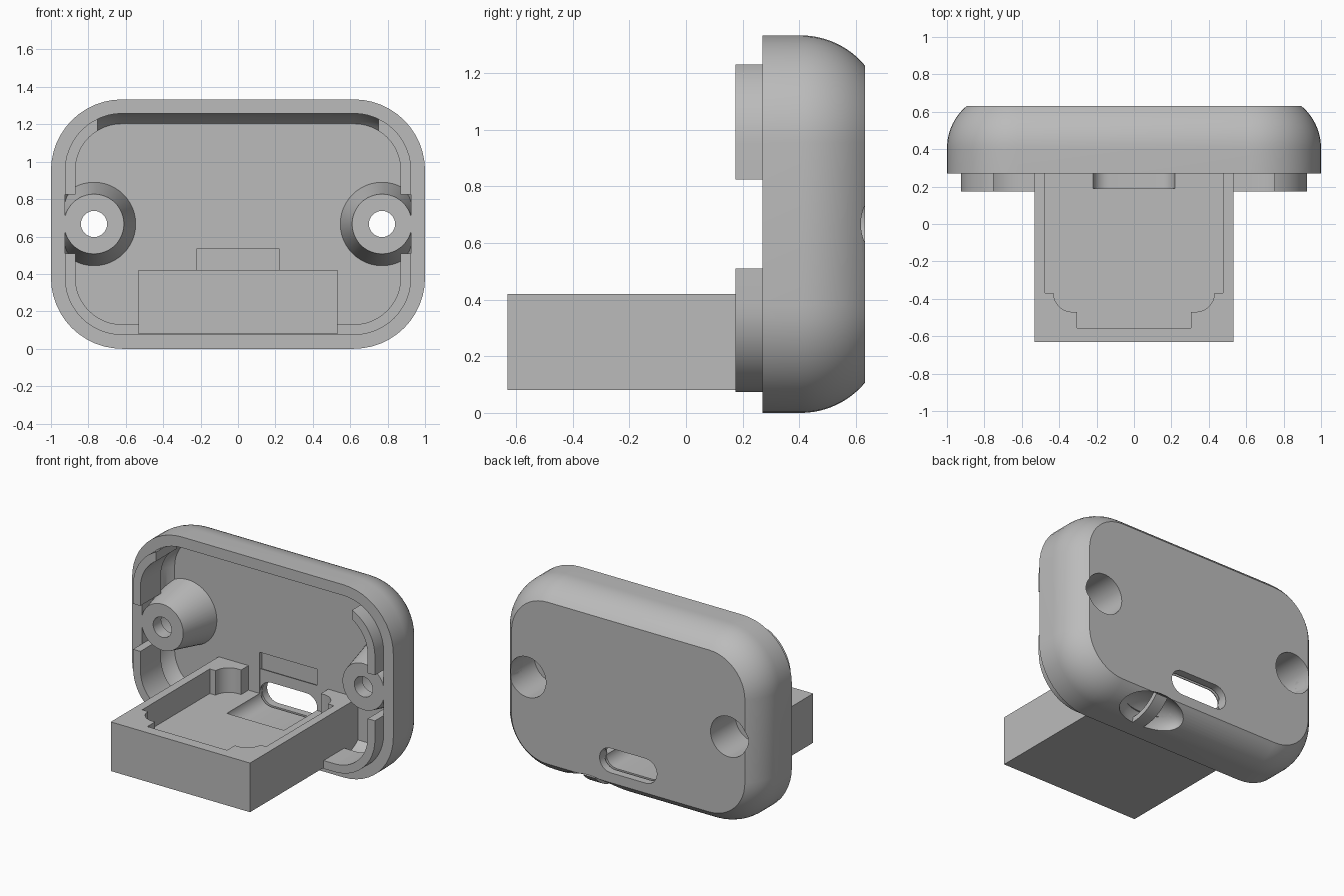
import bpy, bmesh, math
from mathutils import Matrix

if "Cube" in bpy.data.objects:
    bpy.data.objects.remove(bpy.data.objects["Cube"], do_unlink=True)

grey = bpy.data.materials.new("plain grey")
grey.use_nodes = True
colour = (0.5, 0.5, 0.5, 1)
grey.diffuse_color = colour
grey.node_tree.nodes["Principled BSDF"].inputs["Base Color"].default_value = colour

HEIGHT, RADIUS = 1.333, 0.38
FRONT, BACK, FLOOR = 0.27, 0.632, 0.55
ROUND, ROUND_Y = 0.295, 0.405


def make(name, bm):
    bmesh.ops.recalc_face_normals(bm, faces=bm.faces)
    mesh = bpy.data.meshes.new(name)
    bm.to_mesh(mesh)
    bm.free()
    mesh.materials.append(grey)
    obj = bpy.data.objects.new(name, mesh)
    bpy.context.collection.objects.link(obj)
    return obj


def loft(name, rings):
    bm = bmesh.new()
    loops = [[bm.verts.new(p) for p in ring] for ring in rings]
    for a, b in zip(loops, loops[1:]):
        for i in range(len(a)):
            j = (i + 1) % len(a)
            bm.faces.new((a[i], a[j], b[j], b[i]))
    bm.faces.new(loops[0])
    bm.faces.new(loops[-1])
    return make(name, bm)


def prism(name, points, lo, hi, axis):
    place = {"x": lambda u, v, w: (w, u, v),
             "y": lambda u, v, w: (u, w, v),
             "z": lambda u, v, w: (u, v, w)}[axis]
    return loft(name, [[place(u, v, w) for u, v in points] for w in (lo, hi)])


def box(name, x, y, z):
    corners = [(x[0], y[0]), (x[1], y[0]), (x[1], y[1]), (x[0], y[1])]
    return prism(name, corners, z[0], z[1], "z")


def cone(name, x, z, y0, y1, r0, r1):
    ring = [math.tau * i / 48 for i in range(48)]
    return loft(name, [[(x + r * math.cos(a), y, z + r * math.sin(a)) for a in ring]
                       for y, r in ((y0, r0), (y1, r1))])


def outline(inset, y, steps=12):
    # Rounded rectangle at a given inset from the outer wall
    r = RADIUS - inset
    ring = []
    for k, (sx, sz) in enumerate(((1, 1), (-1, 1), (-1, -1), (1, -1))):
        for i in range(steps + 1):
            a = math.pi / 2 * (k + i / steps)
            ring.append((sx * (1 - RADIUS) + r * math.cos(a), y,
                         HEIGHT / 2 + sz * (HEIGHT / 2 - RADIUS) + r * math.sin(a)))
    return ring


def tray(name, start, wall, end):
    # Straight wall that curls inward and is cut off flat at the end
    r = ROUND - wall
    last = math.asin((end - ROUND_Y) / r)
    rings = [outline(wall, start)]
    for i in range(13):
        a = last * i / 12
        rings.append(outline(ROUND - r * math.cos(a), ROUND_Y + r * math.sin(a)))
    return loft(name, rings)


def boolean(obj, cutters, operation="DIFFERENCE"):
    for cutter in cutters:
        mod = obj.modifiers.new("cut", "BOOLEAN")
        mod.operation, mod.solver, mod.object = operation, "EXACT", cutter
        bpy.context.view_layer.objects.active = obj
        bpy.ops.object.modifier_apply(modifier=mod.name)


# Cutters
helpers = []


def helper(obj):
    obj.hide_render = True
    helpers.append(obj)
    return obj


solid = helper(tray("solid_cutter", FRONT, 0, BACK))
cavity = helper(tray("cavity_cutter", 0.2, 0.075, FLOOR))
slot_points = []
for side in (1, -1):
    for i in range(13):
        a = side * math.pi / 2 * (1 if side < 0 else -1) + math.pi * i / 12
        if side < 0:
            a += math.pi
        slot_points.append((side * 0.135 + 0.085 * math.cos(a), 0.26 + 0.085 * math.sin(a)))
slot = helper(prism("slot_cutter", slot_points, 0.19, 0.8, "y"))
recess = helper(box("recess_cutter", (-0.22, 0.22), (0.5, 0.578), (0.15, 0.535)))
bores = []
for side in (-1, 1):
    bores.append(helper(cone("bore_cutter", side * 0.77, 0.667, 0.1, 0.8, 0.07, 0.07)))
    bores.append(helper(cone("counterbore_cutter", side * 0.77, 0.667, 0.36, 0.8, 0.14, 0.14)))

# Scooped dish on the lower edge
bm = bmesh.new()
bmesh.ops.create_uvsphere(bm, u_segments=40, v_segments=20, radius=1)
bm.transform(Matrix.Translation((0.3, 0.53, 0.025)) @ Matrix.Rotation(math.radians(25), 4, "X")
             @ Matrix.Diagonal((0.24, 0.14, 0.11, 1)))
dish = helper(make("dish_cutter", bm))

# Shell
shell = tray("shell", FRONT, 0, BACK)
boolean(shell, [cavity, recess, slot, dish] + bores)

# Strap bar across the dish
angles = [math.radians(-6 + 56 * i / 14) for i in range(15)]
arc = [(ROUND_Y + r * math.sin(a), ROUND - r * math.cos(a))
       for r, run in ((ROUND, angles), (ROUND - 0.035, angles[::-1])) for a in run]
strap_bar = prism("strap_bar", arc, 0.255, 0.345, "x")

# Screw bosses
bosses = []
for side, label in ((-1, "right"), (1, "left")):
    boss = cone(label + "_screw_boss", side * 0.77, 0.667, FRONT + 0.002, 0.58, 0.16, 0.23)
    boolean(boss, [solid], "INTERSECT")
    boolean(boss, bores)
    bosses.append(boss)

# Locating lip with gaps at the top and beside the bosses
lip = loft("locating_lip", [outline(0.074, 0.175), outline(0.074, 0.4)])
boolean(lip, [
    helper(loft("lip_inner_cutter", [outline(0.13, 0.1), outline(0.13, 0.5)])),
    helper(box("top_gap_cutter", (-0.75, 0.75), (0.1, 0.5), (1.05, 1.4))),
    helper(box("side_gap_cutter", (-1.1, 1.1), (0.1, 0.5), (0.51, 0.825)))])

# Board holder with a stepped, rounded pocket
quarter = [(0.475, 0.37)]
quarter += [(0.33 + 0.1 * math.cos(math.pi * i / 16), 0.37 + 0.1 * math.sin(math.pi * i / 16))
            for i in range(9)]
quarter += [(0.305, 0.47), (0.305, 0.555)]
half = quarter + [(-x, y) for x, y in reversed(quarter)]
pocket = helper(prism("pocket_cutter", half + [(-x, -y) for x, y in half], 0.25, 0.6, "z"))
holder = box("board_holder", (-0.533, 0.533), (-0.63, 0.56), (0.08, 0.42))
boolean(holder, [pocket, slot, dish])

for obj in helpers:
    bpy.data.objects.remove(obj, do_unlink=True)

# Smooth curves, crisp edges
bpy.ops.object.select_all(action="DESELECT")
for obj in [shell, strap_bar, lip, holder] + bosses:
    obj.select_set(True)
    bpy.context.view_layer.objects.active = obj
bpy.ops.object.shade_smooth_by_angle(angle=math.radians(30))
